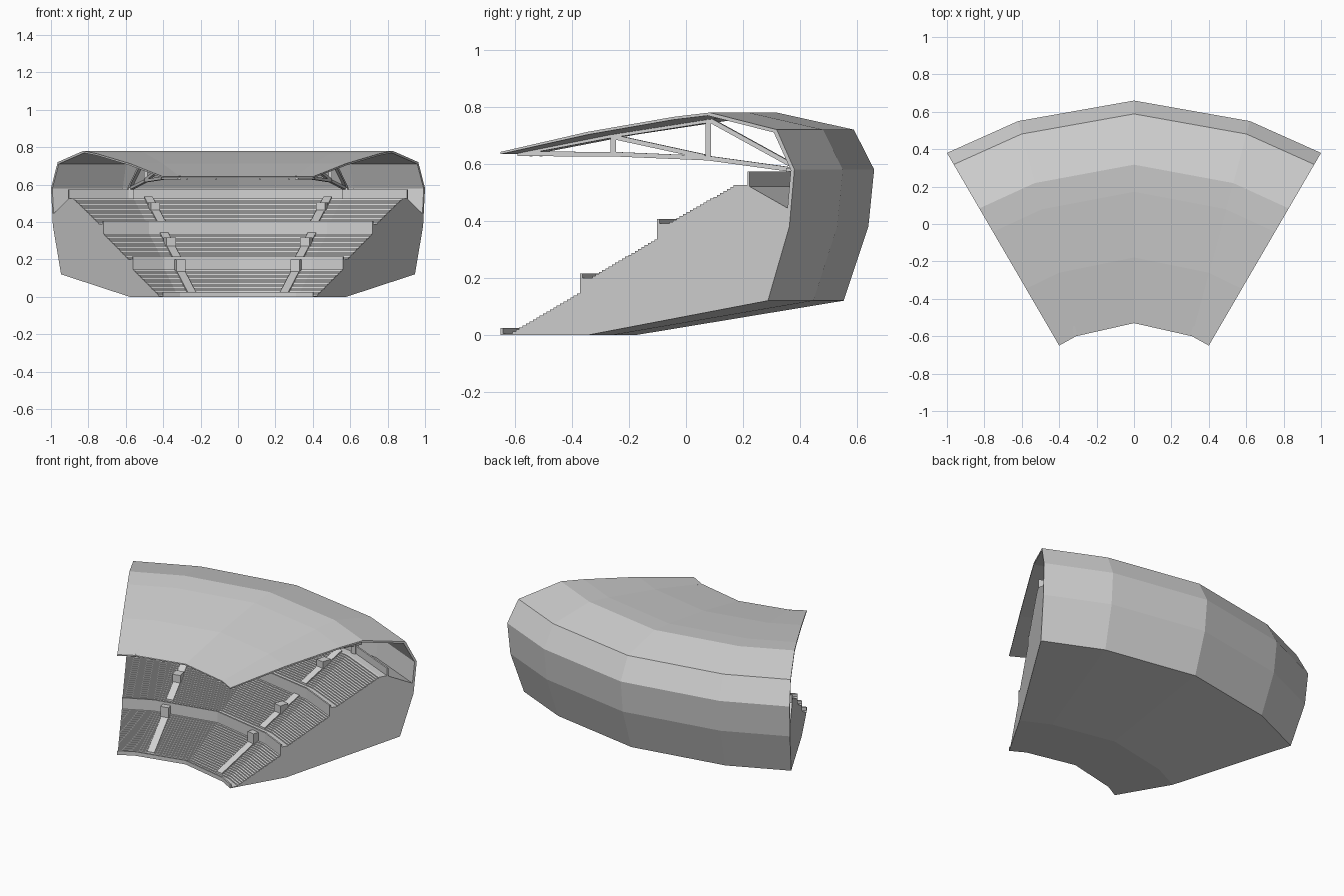
import bpy, bmesh
from mathutils import Vector

if "Cube" in bpy.data.objects:
    bpy.data.objects.remove(bpy.data.objects["Cube"])


def material(name, v):
    m = bpy.data.materials.new(name)
    m.use_nodes = True
    m.diffuse_color = (v, v, v, 1)
    m.node_tree.nodes["Principled BSDF"].inputs["Base Color"].default_value = (v, v, v, 1)
    return m


PALE = material("pale_grey", 0.64)
SEAT = material("light_seat_grey", 0.76)

# Plan of the wedge: front and rear ends of the centre, kink and end lines
LINES = [((0, -0.53), (0, 0.66)), ((0.31, -0.60), (0.62, 0.55)), ((0.40, -0.65), (1.0, 0.38))]


def place(u, t, z):
    """u runs across the wedge (-2 to 2), t from front to rear."""
    a = abs(u)
    i = min(int(a), 1)
    p, q = [Vector(f).lerp(Vector(r), t) for f, r in LINES[i:i + 2]]
    v = p.lerp(q, a - i)
    return Vector((v.x if u >= 0 else -v.x, v.y, z))


def finish(name, bm):
    bmesh.ops.recalc_face_normals(bm, faces=bm.faces)
    me = bpy.data.meshes.new(name)
    bm.to_mesh(me)
    bm.free()
    me.materials.append(PALE)
    me.materials.append(SEAT)
    ob = bpy.data.objects.new(name, me)
    bpy.context.collection.objects.link(ob)


def sweep(name, profile, columns=(-2, -1, 0, 1, 2), seats=()):
    """Sweep a closed (t, z) profile across columns; a column may depend on t."""
    bm = bmesh.new()
    rings = []
    for c in columns:
        rings.append([bm.verts.new(place(c(t) if callable(c) else c, t, z)) for t, z in profile])
    n = len(profile)
    for a, b in zip(rings, rings[1:]):
        for k in range(n):
            j = (k + 1) % n
            f = bm.faces.new((a[k], a[j], b[j], b[k]))
            f.material_index = int(k in seats)
    bm.faces.new(rings[0])
    bm.faces.new(rings[-1])
    finish(name, bm)


def beam(bm, p, q, w, h):
    """Box beam from p to q."""
    d = (q - p).normalized()
    side = d.cross(Vector((0, 0, 1)))
    if side.length < 0.01:
        side = Vector((1, 0, 0))
    side.normalize()
    up = side.cross(d)
    a, b = [[bm.verts.new(c + side * sx * w / 2 + up * sy * h / 2)
             for sx, sy in ((-1, -1), (1, -1), (1, 1), (-1, 1))] for c in (p, q)]
    bm.faces.new(a)
    bm.faces.new(b)
    for k in range(4):
        j = (k + 1) % 4
        bm.faces.new((a[k], a[j], b[j], b[k]))


# Three seating tiers: front t, floor z, rear t, top z
TIERS = [(0.0, 0.005, 0.272, 0.145), (0.272, 0.20, 0.535, 0.335), (0.535, 0.39, 0.805, 0.525)]
WALK = 0.04
ROWS = 20

# Grandstand body with fine seat rows
profile, seats = [(0, 0)], set()
for t0, z0, t1, z1 in TIERS:
    profile.append((t0, z0))
    dt, dz = (t1 - t0 - WALK) / ROWS, (z1 - z0) / ROWS
    for r in range(ROWS):
        seats |= {len(profile), len(profile) + 1}
        t = t0 + WALK + r * dt
        profile += [(t, z0 + r * dz), (t, z0 + (r + 1) * dz)]
    profile.append((t1, z1))
profile += [(0.84, 0.525), (0.985, 0.44), (0.98, 0.38), (0.908, 0.122), (0.91, 0.12), (0.30, 0)]
sweep("grandstand", profile, seats=seats)

# Parapets in front of each tier and the wall behind the top row
for name, t, low, top in (("lower_parapet", 0, 0, 0.025), ("middle_parapet", 0.27, 0.145, 0.216),
                          ("upper_parapet", 0.533, 0.335, 0.406), ("rear_wall", 0.84, 0.5, 0.573)):
    sweep(name, [(t, low), (t, top), (t + 0.008, top), (t + 0.008, low)])

# Roof and rear shell
outer = [(0.91, 0.12), (0.983, 0.38), (1.0, 0.58), (0.94, 0.72), (0.712, 0.78),
         (0.59, 0.765), (0.295, 0.712), (0, 0.642)]
inner = [(0, 0.634), (0.295, 0.702), (0.59, 0.755), (0.705, 0.769), (0.93, 0.71),
         (0.988, 0.578), (0.971, 0.38), (0.90, 0.13)]
sweep("roof_shell", outer + inner)


def aisle_column(s, offset):
    """Line parallel to the kink line, set inward from it."""
    return lambda t: s * (0.23 + offset + 0.31 * t) / (0.31 + 0.31 * t)


for s, label in ((1, "left"), (-1, "right")):
    # Smooth aisles over the seat rows
    for (t0, z0, t1, z1), level in zip(TIERS, ("lower", "middle", "upper")):
        t = t0 + WALK
        sweep(f"{label}_{level}_aisle", [(t, z0), (t, z0 + 0.012), (t1, z1 + 0.01), (t1, z1 - 0.01)],
              [aisle_column(s, -0.022), aisle_column(s, 0.022)])
    # Entrance boxes
    for level, t0, t1, low, top in (("lower", 0.24, 0.272, 0.13, 0.20),
                                    ("middle", 0.41, 0.46, 0.25, 0.318),
                                    ("upper", 0.68, 0.73, 0.44, 0.505)):
        sweep(f"{label}_{level}_entrance", [(t0, low), (t0, top), (t1, top), (t1, low)],
              [aisle_column(s, -0.025), aisle_column(s, 0.025)])

    # Roof truss with its post
    bm = bmesh.new()
    chord = [(0.01, 0.635), (0.30, 0.634), (0.59, 0.62), (0.88, 0.574)]
    top_chord = [(0.01, 0.637), (0.295, 0.699), (0.59, 0.752)]
    members = list(zip(chord, chord[1:])) + list(zip(top_chord, top_chord[1:]))
    members += [((0.30, 0.695), (0.58, 0.625)), ((0.59, 0.757), (0.87, 0.58))]
    for a, b in members:
        beam(bm, place(s, *a), place(s, *b), 0.018, 0.016)
    for t, low, top in ((0.30, 0.63, 0.70), (0.59, 0.615, 0.76)):
        beam(bm, place(s, t, low), place(s, t, top), 0.02, 0.02)
    beam(bm, place(s, 0.84, 0.52), place(s, 0.84, 0.585), 0.03, 0.03)
    finish(f"{label}_roof_truss", bm)

# Small lamps under the front edge of the roof
bm = bmesh.new()
for u in (-0.85, -0.37, 0.37, 0.85):
    p = place(u, 0.04, 0.645)
    beam(bm, p, p - Vector((0, 0, 0.02)), 0.01, 0.01)
finish("roof_lamps", bm)
